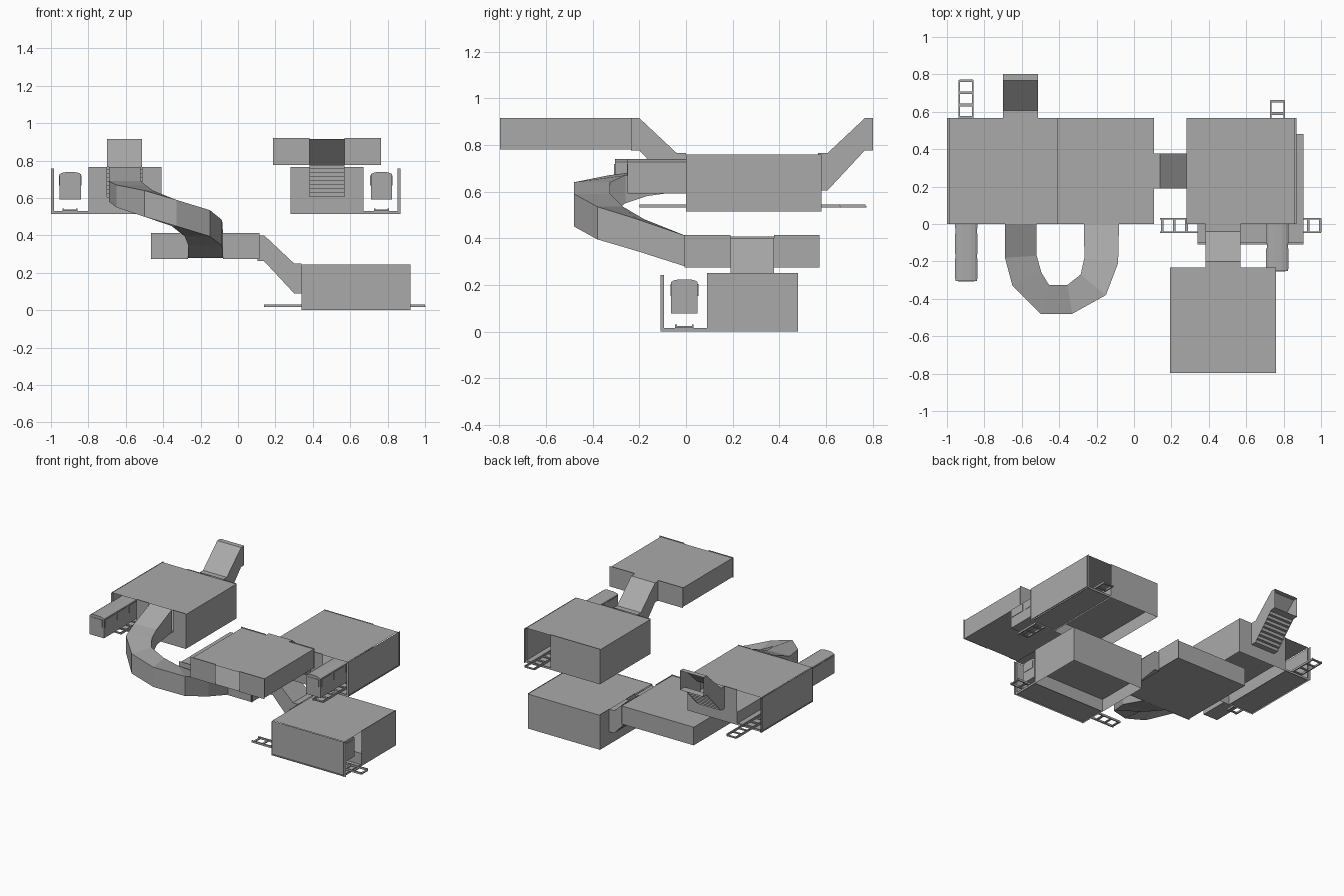
import bpy, bmesh
from mathutils import Vector

cube = bpy.data.objects.get("Cube")
if cube:
    bpy.data.objects.remove(cube, do_unlink=True)

grey = bpy.data.materials.new("concrete_grey")
GREY = (0.4, 0.4, 0.4, 1)
grey.use_nodes = True
grey.diffuse_color = GREY
grey.node_tree.nodes["Principled BSDF"].inputs["Base Color"].default_value = GREY

L, W = 0.567, 0.59            # station length and width
FLOOR, ROOF = 0.09, 0.25      # platform and ceiling heights
DOOR = (0.30, 0.487)          # doorway across the platform
EDGE = 0.20                   # platform edge


def build(name, faces, place=lambda u, v, w: (u, v, w)):
    """Make one object from a list of faces given in local coordinates."""
    bm = bmesh.new()
    for f in faces:
        bm.faces.new([bm.verts.new(Vector(place(*p))) for p in f])
    bmesh.ops.remove_doubles(bm, verts=bm.verts, dist=0.0002)
    bmesh.ops.recalc_face_normals(bm, faces=bm.faces)
    me = bpy.data.meshes.new(name)
    bm.to_mesh(me)
    bm.free()
    me.materials.append(grey)
    ob = bpy.data.objects.new(name, me)
    bpy.context.collection.objects.link(ob)
    return ob


def wall(a, b, z0, z1):
    return [(*a, z0), (*b, z0), (*b, z1), (*a, z1)]


def slab(u0, u1, v0, v1, w):
    return [(u0, v0, w), (u1, v0, w), (u1, v1, w), (u0, v1, w)]


def box(u0, u1, v0, v1, w0, w1):
    ring = [(u0, v0), (u1, v0), (u1, v1), (u0, v1)]
    sides = [wall(ring[i], ring[(i + 1) % 4], w0, w1) for i in range(4)]
    return sides + [slab(u0, u1, v0, v1, w0), slab(u0, u1, v0, v1, w1)]


def station(name, place, doors):
    far = L + 0.015
    shell = [
        slab(0.01, W, 0, L, ROOF - 0.005),
        slab(EDGE, W, 0, L, FLOOR),
        slab(0, EDGE, 0, L, 0.01),
        wall((EDGE, 0), (EDGE, L), 0, FLOOR),
        wall((0.005, 0), (0.005, far), 0, ROOF - 0.005),
        wall((W, 0), (W, L), 0, ROOF - 0.005),
    ]
    # end frames: post, sill and platform end wall with optional doorway
    for end, v in enumerate((0, L)):
        shell += [wall((0, v), (0.016, v), 0, ROOF - 0.008),
                  wall((0.016, v), (EDGE, v), 0, 0.015)]
        if doors[end]:
            shell += [wall((EDGE, v), (W, v), 0, FLOOR),
                      wall((EDGE, v), (DOOR[0], v), FLOOR, ROOF),
                      wall((DOOR[1], v), (W, v), FLOOR, ROOF)]
        else:
            shell.append(wall((EDGE, v), (W, v), 0, ROOF))
    build(name + "_shell", shell, place)


def track(name, place, start):
    parts, c, end = [], 0.103, start + 0.86
    for s in (-1, 1):
        r = c + s * 0.036
        parts += box(r - 0.004, r + 0.004, start, end, 0.016, 0.03)
    v = start + 0.004
    while v < end:
        parts += box(c - 0.036, c + 0.036, v, v + 0.014, 0.016, 0.023)
        v += 0.065
    build(name + "_track", parts, place)


def train(name, place, v0, length=0.5):
    c, h, v1 = 0.103, 0.057, v0 + length
    profile = [(c - h, 0.077), (c + h, 0.077), (c + h, 0.212), (c + h * 0.8, 0.219),
               (c + h * 0.4, 0.224), (c - h * 0.4, 0.224), (c - h * 0.8, 0.219), (c - h, 0.212)]
    body = [[(u, v, w) for u, w in profile] for v in (v0, v1)]
    for i, (u, w) in enumerate(profile):
        u2, w2 = profile[(i + 1) % len(profile)]
        body.append([(u, v0, w), (u2, v0, w2), (u2, v1, w2), (u, v1, w)])
    build(name + "_train_body", body, place)
    # window plates on both ends and along the sides
    panes = []
    for v in (v0, v1):
        panes += box(c - 0.044, c + 0.044, v - 0.003, v + 0.003, 0.152, 0.204)
    v = v0 + 0.01
    while v + 0.11 < v1:
        for s in (-1, 1):
            panes += box(c + s * h - 0.003, c + s * h + 0.003, v, v + 0.11, 0.152, 0.204)
        v += 0.135
    build(name + "_train_windows", panes, place)


def stairs(name, place, v_at, steps=8):
    """Stepped passage rising away from a station end."""
    u0, u1 = DOOR
    top = [(0, ROOF), (0.04, ROOF), (0.2, 0.4), (0.235, 0.4)]
    low = [(0, FLOOR), (0.04, FLOOR), (0.2, 0.262), (0.235, 0.262)]
    tread = [low[0], low[1]]
    run, rise = 0.16 / steps, (0.262 - FLOOR) / steps
    for i in range(steps):
        d, w = 0.04 + i * run, FLOOR + i * rise
        tread += [(d, w + rise), (d + run, w + rise)]
    tread.append(low[3])
    faces = []
    for line in (top, tread):
        for (d, w), (e, x) in zip(line, line[1:]):
            faces.append([(u0, v_at(d), w), (u1, v_at(d), w),
                          (u1, v_at(e), x), (u0, v_at(e), x)])
    for u in DOOR:
        for i in range(3):
            faces.append([(u, v_at(d), w) for d, w in
                          (low[i], low[i + 1], top[i + 1], top[i])])
    build(name + "_stairs", faces, place)


def hall(name, x0, y0, z0, z1, openings):
    """Square hall; openings lists the sides with a middle doorway."""
    s = 0.565
    x1, y1, pad = x0 + s, y0 + s, 0.007
    faces = [slab(x0, x1, y0, y1, z0), slab(x0, x1, y0, y1, z1)]
    sides = {"front": ((x0, y0), (x1, y0)), "back": ((x0, y1), (x1, y1)),
             "right": ((x0, y0), (x0, y1)), "left": ((x1, y0), (x1, y1))}
    for side, (a, b) in sides.items():
        a, b = Vector(a), Vector(b)
        if side in openings:
            p = (b - a).normalized() * pad
            faces += [wall(a - p, a.lerp(b, 0.335), z0 - 0.003, z1 + pad),
                      wall(a.lerp(b, 0.665), b + p, z0 - 0.003, z1 + pad)]
        else:
            faces.append(wall(a, b, z0, z1))
    build(name, faces)


# three stations: (name, placement, doors, stair run, track start, train start)
stations = [
    ("upper_right", lambda u, v, w: (-1 + u, v, 0.515 + w), (True, True),
     lambda d: L + d, -0.09, -0.305),
    ("upper_left", lambda u, v, w: (0.87 - u, v, 0.515 + w), (True, False),
     lambda d: -d, -0.2, -0.25),
    ("lower", lambda u, v, w: (0.34 + v, -0.11 + u, w), (True, False),
     lambda d: -d, -0.2, 0.04),
]
for name, place, doors, run, track_start, train_start in stations:
    station(name, place, doors)
    stairs(name, place, run)
    track(name, place, track_start)
    train(name, place, train_start)

# ticket halls
hall("entrance_hall", 0.193, -0.797, 0.78, 0.915, ("front", "back"))
hall("transfer_hall", -0.457, 0.001, 0.278, 0.407, ("front", "left"))

# curved descending tunnel: outer edge, inner edge, bottom, top
rings = [
    ((-0.69, 0), (-0.52, 0), 0.605, 0.765),
    ((-0.69, -0.18), (-0.52, -0.17), 0.58, 0.69),
    ((-0.65, -0.33), (-0.495, -0.26), 0.55, 0.67),
    ((-0.5, -0.48), (-0.455, -0.325), 0.5, 0.64),
    ((-0.33, -0.48), (-0.355, -0.325), 0.45, 0.59),
    ((-0.15, -0.38), (-0.285, -0.27), 0.395, 0.535),
    ((-0.085, -0.21), (-0.265, -0.18), 0.345, 0.482),
    ((-0.08, 0), (-0.268, 0), 0.278, 0.41),
]
loops = [[(*o, b), (*i, b), (*i, t), (*o, t)] for o, i, b, t in rings]
build("curved_tunnel", [[p[k], p[(k + 1) % 4], q[(k + 1) % 4], q[k]]
                        for p, q in zip(loops, loops[1:]) for k in range(4)])
